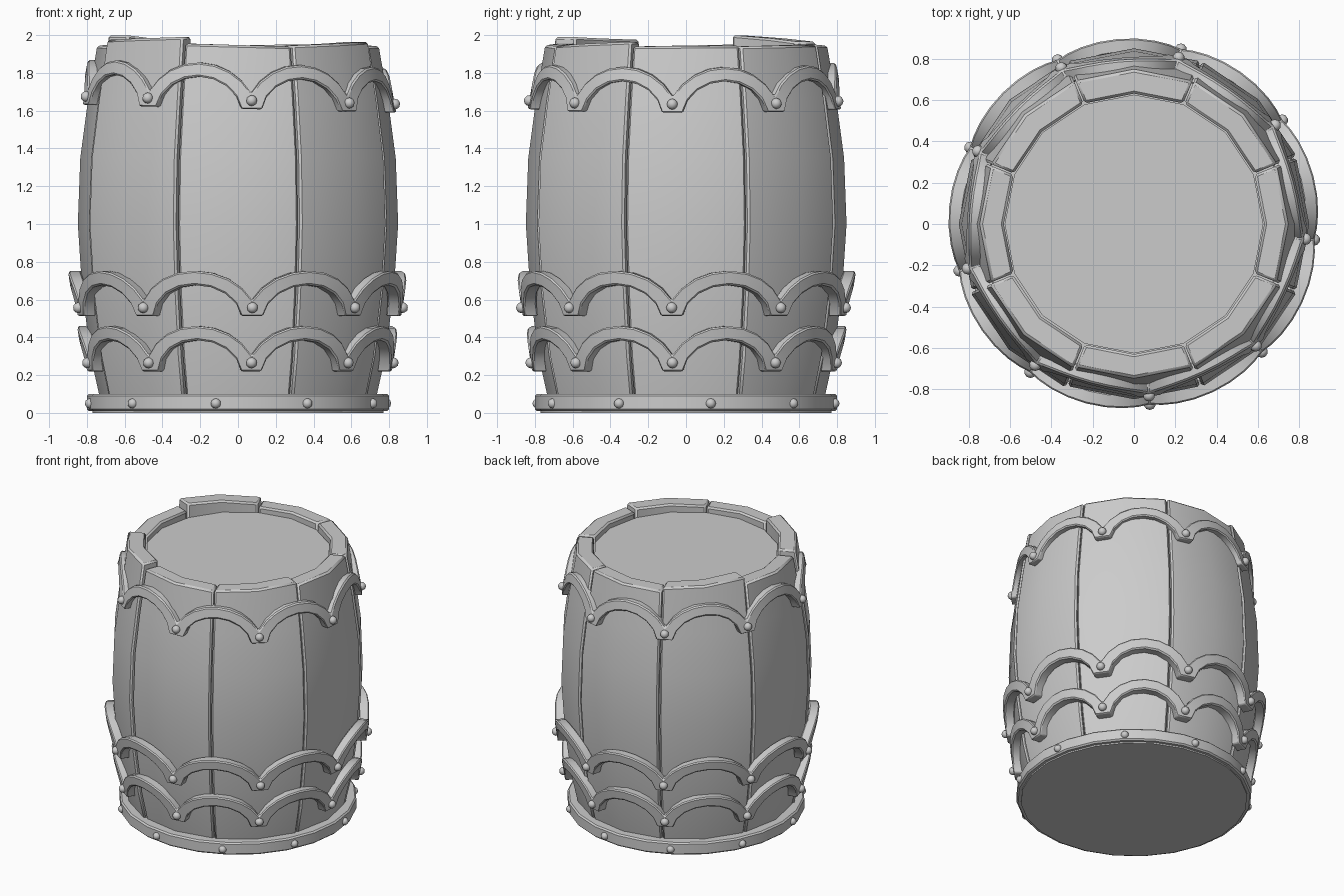
import bpy, bmesh
from math import sin, cos, radians, pi
from mathutils import Matrix, Vector

if "Cube" in bpy.data.objects:
    bpy.data.objects.remove(bpy.data.objects["Cube"])


def finish(name, bm, bevel=0.0, angle=35):
    bmesh.ops.remove_doubles(bm, verts=bm.verts, dist=1e-4)
    bmesh.ops.recalc_face_normals(bm, faces=bm.faces)
    me = bpy.data.meshes.new(name)
    bm.to_mesh(me)
    bm.free()
    ob = bpy.data.objects.new(name, me)
    bpy.context.collection.objects.link(ob)
    if bevel:
        mod = ob.modifiers.new("soft_edges", 'BEVEL')
        mod.width = bevel
        mod.segments = 1
        mod.limit_method = 'ANGLE'
        mod.angle_limit = radians(40)
    bpy.ops.object.select_all(action='DESELECT')
    ob.select_set(True)
    bpy.context.view_layer.objects.active = ob
    bpy.ops.object.shade_smooth_by_angle(angle=radians(angle))
    return ob


def polar(r, deg, z):
    return Vector((r * cos(radians(deg)), r * sin(radians(deg)), z))


def bridge(bm, loops, closed):
    # skin a row of equal sized closed sections
    m = len(loops[0])
    pairs = list(zip(loops, loops[1:])) + ([(loops[-1], loops[0])] if closed else [])
    for a, b in pairs:
        for i in range(m):
            bm.faces.new((a[i], a[(i + 1) % m], b[(i + 1) % m], b[i]))
    if not closed:
        bm.faces.new(loops[0])
        bm.faces.new(loops[-1])


# Barrel staves: bulged outside, straight inside, uneven tops
PROFILE = [(0.05, 0.725), (0.3, 0.78), (0.65, 0.825), (1.0, 0.848), (1.35, 0.835), (1.65, 0.795)]


def stave(name, az, top_a, top_b, offset):
    bm = bmesh.new()
    half = 22.2
    angles = (-half, 0, half)
    loops = []
    for k in range(len(PROFILE) + 1):
        pts = []
        for a in angles:
            top = top_a + (top_b - top_a) * (a + half) / (2 * half)
            z, r = PROFILE[k] if k < len(PROFILE) else (top, 0.745)
            pts.append(polar(r + offset, az + a, z))
        for a in reversed(angles):
            z = pts[angles.index(a)].z
            pts.append(polar(0.63 + offset * 0.5, az + a, z))
        loops.append([bm.verts.new(p) for p in pts])
    bridge(bm, loops, False)
    finish(name, bm, 0.012)


TOPS = [(0, 1.94, 1.945, 0.0), (45, 1.94, 1.95, 0.004), (90, 1.95, 1.94, 0.002),
        (135, 1.965, 2.0, 0.003), (180, 1.95, 1.94, 0.0), (225, 1.975, 1.99, 0.01),
        (270, 1.955, 1.94, 0.0), (315, 1.945, 1.965, 0.006)]
for i, (az, ta, tb, off) in enumerate(TOPS):
    stave(f"stave_{i + 1}", az, ta, tb, off)


def cylinder(name, r, z0, z1, sides, bevel=0.0):
    bm = bmesh.new()
    loops = [[bm.verts.new(polar(r, 360 * i / sides, z)) for i in range(sides)] for z in (z0, z1)]
    bridge(bm, loops, False)
    return finish(name, bm, bevel)


# Lid with solid core, base band and floor
cylinder("lid", 0.626, 0.05, 1.9, 16)
cylinder("base_band", 0.8, 0.01, 0.1, 24, 0.01)
cylinder("floor", 0.77, 0.0, 0.05, 24)


def rivets(name, spots, r=0.029):
    bm = bmesh.new()
    for p in spots:
        bmesh.ops.create_icosphere(bm, subdivisions=2, radius=r, matrix=Matrix.Translation(p))
    finish(name, bm, 0, 60)


rivets("base_rivets", [polar(0.795, -98.5 + 36 * i, 0.05) for i in range(10)], 0.027)


# Scalloped hoops: nine arches meeting at riveted points
def hoop(name, bottom, r_bottom, r_top, tilt=0.0, thick=0.07, count=9, segs=8):
    bm = bmesh.new()
    height = 0.24
    notch, arch_in = bottom + 0.085, 0.165

    def point(ang, z, inset):
        r = r_bottom + (r_top - r_bottom) * (z - bottom) / height
        p = polar(r - inset, ang, z)
        p.z += tilt * p.x
        return p

    def arc(s, limit):
        # normalised sideways and upward position on an arc
        b = radians(limit)
        return sin(s * b) / sin(b), (cos(s * b) - cos(b)) / (1 - cos(b))

    loops = []
    for k in range(count):
        mid = -65 + 40 * k
        for i in range(segs + 1):
            s = 2 * i / segs - 1
            xo, zo = arc(s, 62)
            xi, zi = arc(s, 82)
            upper = (mid + 20 * xo, notch + (height - 0.085) * zo)
            lower = (mid + 16.2 * xi, bottom + arch_in * zi)
            pts = [point(*upper, 0), point(*lower, 0), point(*lower, thick), point(*upper, thick)]
            loops.append([bm.verts.new(p) for p in pts])
    bridge(bm, loops, True)
    finish(name, bm, 0.008)
    rivets(name + "_rivets", [point(-85 + 40 * k, bottom + 0.045, -0.003) for k in range(count)])


hoop("upper_hoop", 1.61, 0.838, 0.795, -0.025)
hoop("middle_hoop", 0.512, 0.865, 0.9)
hoop("lower_hoop", 0.22, 0.815, 0.852)
